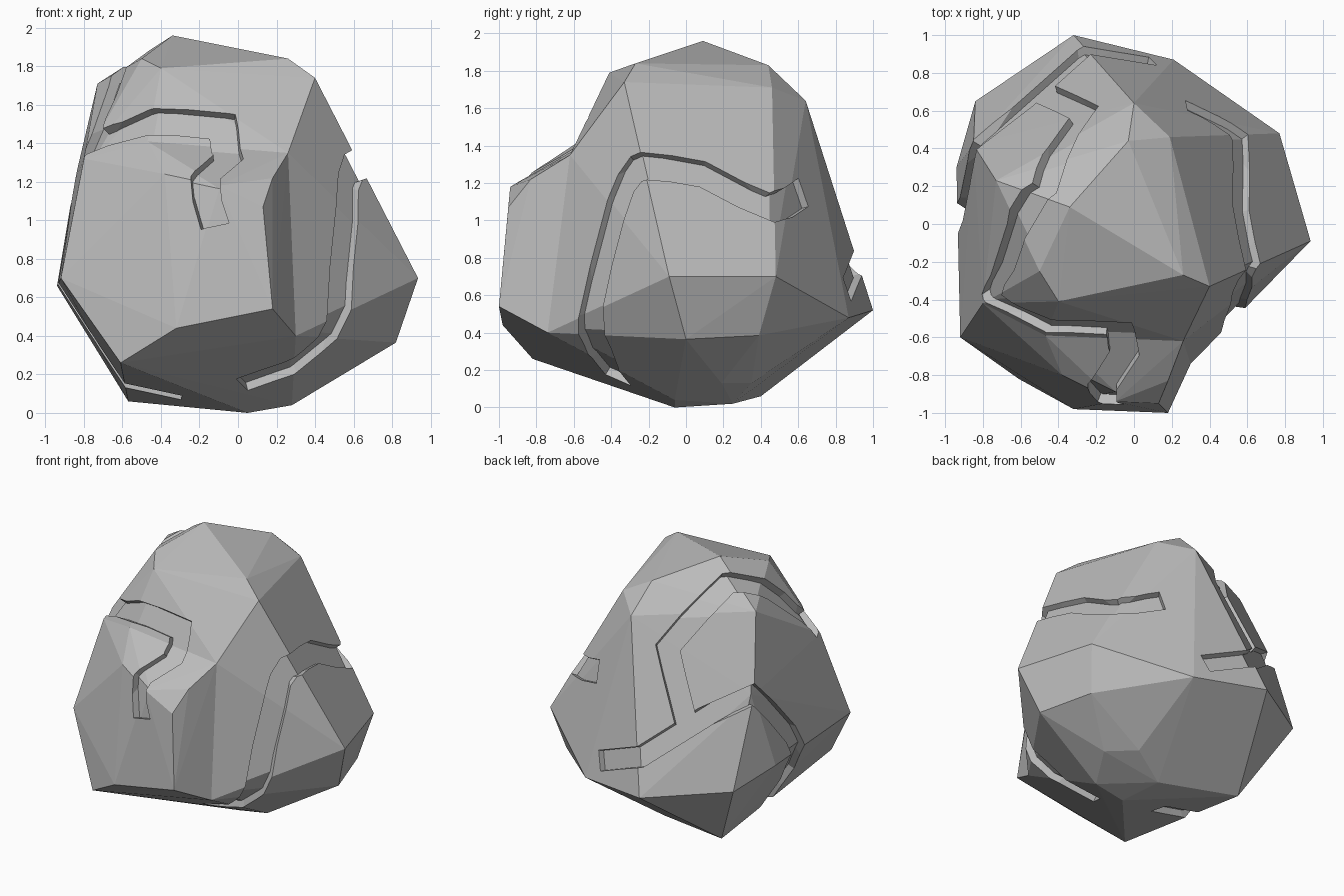
import bpy, bmesh
from mathutils import Vector, Matrix
from mathutils.bvhtree import BVHTree

if "Cube" in bpy.data.objects:
    bpy.data.objects.remove(bpy.data.objects["Cube"], do_unlink=True)

stone = bpy.data.materials.new("grey stone")
stone.use_nodes = True
stone.diffuse_color = (0.5, 0.5, 0.5, 1)
stone.node_tree.nodes["Principled BSDF"].inputs["Base Color"].default_value = stone.diffuse_color
CENTRE = Vector((-0.05, 0, 0.9))


def make_object(name, bm):
    bmesh.ops.recalc_face_normals(bm, faces=bm.faces)
    mesh = bpy.data.meshes.new(name)
    bm.to_mesh(mesh)
    bm.free()
    mesh.materials.append(stone)
    obj = bpy.data.objects.new(name, mesh)
    bpy.context.collection.objects.link(obj)
    return obj


def hull_object(name, points):
    """Make a faceted solid around some corner points."""
    bm = bmesh.new()
    out = bmesh.ops.convex_hull(bm, input=[bm.verts.new(p) for p in points])
    loose = {v for v in out["geom_interior"] + out["geom_unused"]
             if isinstance(v, bmesh.types.BMVert) and not v.link_faces}
    bmesh.ops.delete(bm, geom=list(loose), context="VERTS")
    return make_object(name, bm)


def combine(target, other, operation):
    """Boolean two objects and discard the second."""
    mod = target.modifiers.new(operation.lower(), "BOOLEAN")
    mod.operation, mod.object, mod.solver = operation, other, "EXACT"
    mod.use_self = True
    bpy.context.view_layer.objects.active = target
    bpy.ops.object.modifier_apply(modifier=mod.name)
    bpy.data.objects.remove(other, do_unlink=True)


# Corners shared by the main mass and the front bulge
low_left, low_right = (-.61, -.82, .26), (.3, -.74, .4)
side_left, shoulder_left = (-.92, -.6, .7), (-.8, -.42, 1.32)
ledge_right, ledge_left = (.26, -.62, 1.35), (-.47, -.59, 1.41)
foot = (.05, -.06, 0)
shared = [low_left, low_right, side_left, shoulder_left, ledge_right, ledge_left, foot]

# Main mass: crown, sides, back and underside
crown = [(-.34, .09, 1.96), (.26, -.27, 1.84), (.4, -.33, 1.74), (-.03, .44, 1.83),
         (0, .64, 1.64), (.19, .46, 1.71), (-.4, -.41, 1.79), (-.5, -.25, 1.84),
         (-.73, .23, 1.71)]
waist = [(.77, .48, .7), (.935, -.09, .7), (.58, -.41, .55), (.21, .87, .48),
         (-.32, 1, .52), (-.84, .65, .57), (-.85, .42, 1.2), (-.94, .3, .66),
         (.7, .39, .385), (.82, 0, .365)]
base = [(.28, -.06, .04), (-.57, .4, .06), (0, .25, .02), (.42, .19, .13), (.25, .35, .13)]
rock = hull_object("rock", shared + crown + waist + base)

# Front bulge with its sloping ledge
bulge = hull_object("front_bulge", shared + [
    (.18, -1, .54), (-.32, -.98, .44), (.13, -.95, 1.07), (-.1, -.94, 1.18),
    (.18, -.83, 1.22), (-.38, -.8, 1.24)])
combine(rock, bulge, "UNION")

# Slightly smaller core, which becomes the floor of the grooves
core = bpy.data.objects.new("core", rock.data.copy())
bpy.context.collection.objects.link(core)
core.data.transform(Matrix.Translation(CENTRE) @ Matrix.Scale(.945, 4) @ Matrix.Translation(-CENTRE))

bm = bmesh.new()
bm.from_mesh(rock.data)
surface = BVHTree.FromBMesh(bm)
bm.free()


def cut_groove(path, width):
    """Cut one mitred tube that follows the surface through the path."""
    pts = [surface.find_nearest(Vector(p))[0] for p in path]
    spans = list(zip(pts, pts[1:]))
    normals = [sum((surface.find_nearest(a.lerp(b, (i + .5) / 6))[1] for i in range(6)),
                   Vector()).normalized() for a, b in spans]
    sides = [(b - a).cross(n).normalized() for (a, b), n in zip(spans, normals)]
    bm = bmesh.new()
    rings = []
    for i, p in enumerate(pts):
        near = slice(max(i - 1, 0), i + 1)
        n = sum(normals[near], Vector()).normalized()
        s = sum(sides[near], Vector()).normalized()
        s *= min(1.4, 1 / max(.5, s.dot(sides[min(i, len(sides) - 1)])))
        rings.append([bm.verts.new(p + s * side * (width / 2 + h * .08) + n * h)
                      for side, h in ((-1, -.11), (-1, .18), (1, .18), (1, -.11))])
    for a, b in zip(rings, rings[1:]):
        for k in range(4):
            bm.faces.new((a[k - 1], a[k], b[k], b[k - 1]))
    bm.faces.new(rings[0])
    bm.faces.new(rings[-1])
    bmesh.ops.triangulate(bm, faces=bm.faces)
    combine(rock, make_object("groove_cutter", bm), "DIFFERENCE")


# Groove arching over the right flank and under the foot
cut_groove([(.02, -.36, .15), (.28, -.45, .2), (.5, -.5, .48), (.55, -.34, 1.1),
            (.55, -.22, 1.26), (.57, .09, 1.25), (.56, .46, 1.07), (.28, .63, 1.15)], .16)
# Groove from the back, over the left shoulder and down the front
cut_groove([(-.5, .7, .97), (-.28, .62, 1.47), (-.48, .2, 1.85), (-.7, -.2, 1.62),
            (-.76, -.38, 1.4), (-.45, -.52, 1.5), (-.08, -.56, 1.49), (-.05, -.68, 1.32),
            (-.17, -.86, 1.21), (-.12, -.95, .97)], .15)
# Groove across the back and down the left side to the underside
cut_groove([(.1, .86, .63), (-.26, .9, .77), (-.85, .42, 1.2), (-.93, .08, .8),
            (-.75, -.1, .4), (-.57, -.1, .14), (-.3, -.1, .05)], .14)

combine(rock, core, "UNION")

# Merge flat areas and keep the facets crisp
bm = bmesh.new()
bm.from_mesh(rock.data)
bmesh.ops.remove_doubles(bm, verts=bm.verts, dist=.001)
bmesh.ops.dissolve_limit(bm, angle_limit=.02, verts=bm.verts, edges=bm.edges)
for face in bm.faces:
    face.smooth = False
    face.material_index = 0
bm.to_mesh(rock.data)
bm.free()
